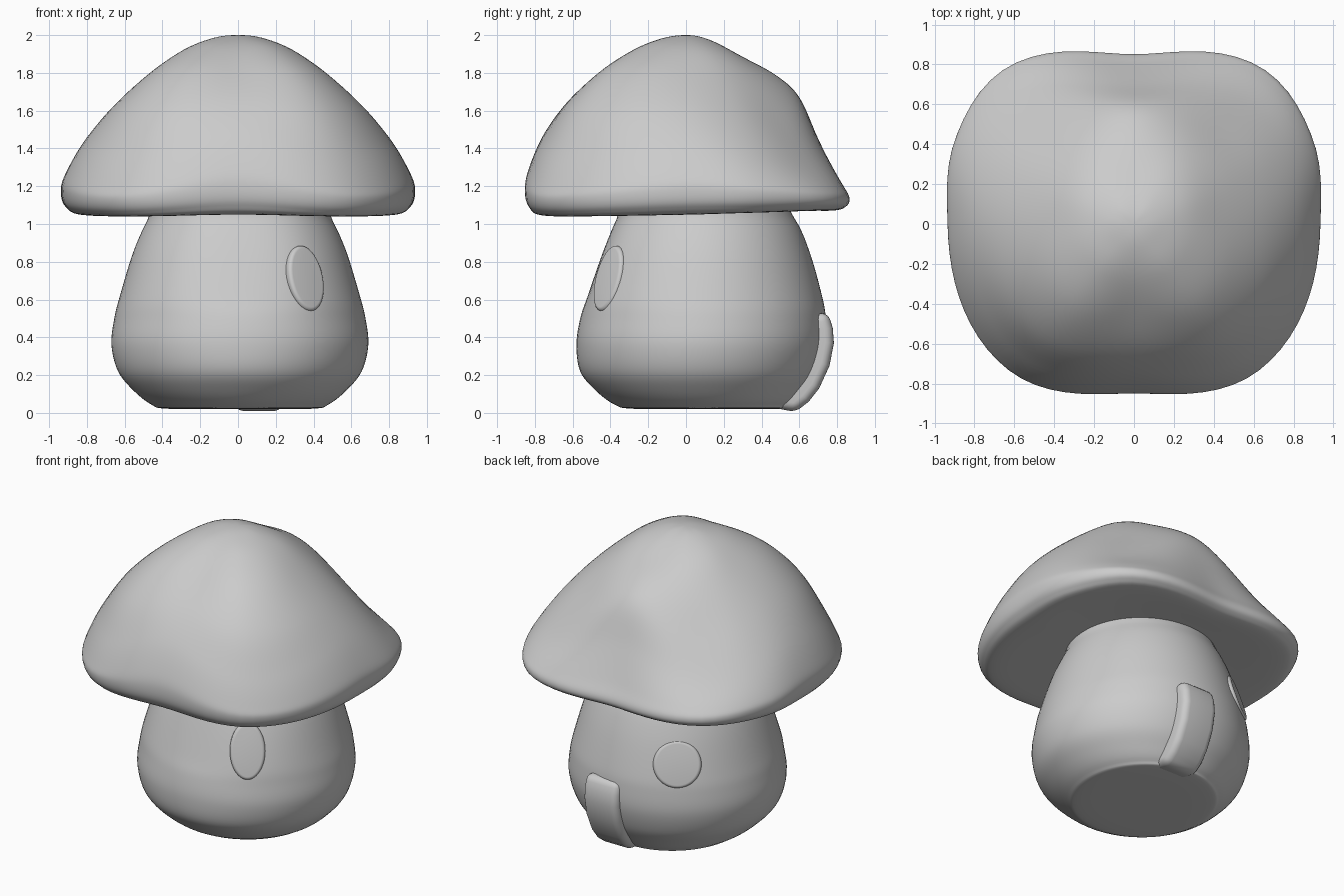
import bpy, bmesh, math
from mathutils import Vector

if "Cube" in bpy.data.objects:
    bpy.data.objects.remove(bpy.data.objects["Cube"])


def spline(pts, n=6):
    """Smooth curve through (r, z) points that start and end on the axis."""
    p = [Vector(q) for q in pts]
    p = [Vector((-p[1].x, p[1].y))] + p + [Vector((-p[-2].x, p[-2].y))]
    out = []
    for i in range(1, len(p) - 2):
        a, b, c, d = p[i - 1:i + 3]
        for k in range(n):
            t = k / n
            out.append(0.5 * (2 * b + (c - a) * t + (2 * a - 5 * b + 4 * c - d) * t * t
                              + (3 * b - a - 3 * c + d) * t ** 3))
    return out + [p[-2]]


def loft(name, keys, centre, sides=80):
    """Spin a profile that blends between keyed angles (-90 front .. 90 back), mirrored in x."""
    angles = sorted(keys)
    curves = [spline(keys[a]) for a in angles]
    last = len(angles) - 1

    def slope(j, k):
        if j in (0, last):
            return Vector((0, 0))
        return (curves[j + 1][k] - curves[j - 1][k]) / (angles[j + 1] - angles[j - 1])

    bm = bmesh.new()
    cols = []
    for i in range(sides):
        ang = 2 * math.pi * i / sides
        lat = math.degrees(math.asin(max(-1, min(1, math.sin(ang)))))
        j = 0
        while j < last - 1 and lat > angles[j + 1]:
            j += 1
        w = angles[j + 1] - angles[j]
        t = max(0, min(1, (lat - angles[j]) / w))
        col = []
        for k in range(len(curves[0])):
            q = (curves[j][k] * (2 * t ** 3 - 3 * t * t + 1) + curves[j + 1][k] * (3 * t * t - 2 * t ** 3)
                 + slope(j, k) * w * (t ** 3 - 2 * t * t + t) + slope(j + 1, k) * w * (t ** 3 - t * t))
            col.append(bm.verts.new((centre[0] + q.x * math.cos(ang),
                                     centre[1] + q.x * math.sin(ang), q.y)))
        cols.append(col)
    for i in range(sides):
        c, d = cols[i], cols[(i + 1) % sides]
        for k in range(len(c) - 1):
            bm.faces.new((c[k], c[k + 1], d[k + 1], d[k]))
    bmesh.ops.remove_doubles(bm, verts=bm.verts, dist=1e-5)
    return finish(name, bm)


def finish(name, bm, bevel=0):
    bmesh.ops.recalc_face_normals(bm, faces=bm.faces)
    for f in bm.faces:
        f.smooth = True
    me = bpy.data.meshes.new(name)
    bm.to_mesh(me)
    bm.free()
    ob = bpy.data.objects.new(name, me)
    bpy.context.collection.objects.link(ob)
    if bevel:
        m = ob.modifiers.new("soft_edge", 'BEVEL')
        m.width, m.segments, m.limit_method = bevel, 5, 'ANGLE'
        m.angle_limit = math.radians(40)
    return ob


# Cap: rounded-square bell, convex at the front and flared at the back corners
top, end = (0, 2.0), (0, 1.09)
loft("cap", {
    -90: [top, (.13, 1.982), (.28, 1.92), (.45, 1.805), (.62, 1.655), (.75, 1.48),
          (.83, 1.30), (.85, 1.19), (.83, 1.10), (.76, 1.052), (.5, 1.06), end],
    -50: [top, (.13, 1.984), (.30, 1.93), (.53, 1.80), (.73, 1.60), (.87, 1.36),
          (.945, 1.20), (.965, 1.13), (.935, 1.065), (.85, 1.04), (.5, 1.06), end],
    0: [top, (.13, 1.985), (.29, 1.92), (.47, 1.79), (.67, 1.61), (.82, 1.43),
        (.915, 1.26), (.935, 1.17), (.91, 1.09), (.82, 1.05), (.5, 1.065), end],
    25: [top, (.13, 1.983), (.30, 1.91), (.48, 1.765), (.69, 1.56), (.86, 1.37),
         (.965, 1.23), (.992, 1.16), (.965, 1.093), (.87, 1.06), (.5, 1.075), end],
    50: [top, (.13, 1.98), (.31, 1.895), (.49, 1.75), (.67, 1.545), (.84, 1.34),
         (.97, 1.205), (1.012, 1.145), (.99, 1.095), (.89, 1.07), (.5, 1.08), end],
    90: [top, (.13, 1.973), (.30, 1.885), (.48, 1.785), (.60, 1.67), (.70, 1.45),
         (.80, 1.24), (.85, 1.14), (.83, 1.09), (.75, 1.07), (.5, 1.08), end],
}, (0, 0))

# Stem: pear-shaped body set slightly back
CX, CY = .01, .08
heights = [1.2, 1.15, 1.02, .85, .62, .5, .36, .22, .12, .045, .022, .02]
radii = {
    -90: [0, .38, .45, .52, .60, .64, .66, .64, .56, .46, .36, 0],
    -50: [0, .40, .48, .56, .635, .66, .675, .645, .565, .46, .37, 0],
    0: [0, .41, .49, .565, .635, .665, .68, .645, .565, .47, .38, 0],
    90: [0, .38, .50, .575, .64, .66, .66, .62, .56, .50, .43, 0],
}
loft("stem", {a: list(zip(r, heights)) for a, r in radii.items()}, (CX, CY))


# Windows: shallow oval plates leaning with the wall
def window(name, angle, radius, z, w, h):
    a = math.radians(angle)
    n = Vector((math.cos(a), math.sin(a), .28)).normalized()
    bm = bmesh.new()
    bmesh.ops.create_cone(bm, cap_ends=True, segments=48, radius1=1, radius2=1, depth=.1)
    bmesh.ops.scale(bm, vec=(w, h, 1), verts=bm.verts)
    ob = finish(name, bm, .02)
    ob.rotation_euler = n.to_track_quat('Z', 'Y').to_euler()
    ob.location = Vector((CX + radius * math.cos(a), CY + radius * math.sin(a), z)) - n * .046


window("front_window", -54.5, .612, .715, .11, .18)
window("back_window", 125, .622, .685, .15, .15)

# Door: curved slab following the back of the stem
side = [(.58, .005), (.65, .06), (.705, .13), (.76, .25), (.783, .37), (.777, .45),
        (.75, .535), (.55, .50), (.45, .3), (.45, .03)]
bm = bmesh.new()
ends = [[bm.verts.new((x, y, z)) for y, z in side] for x in (-.02, .24)]
for e in ends:
    bm.faces.new(e)
for i in range(len(side)):
    k = (i + 1) % len(side)
    bm.faces.new((ends[0][i], ends[0][k], ends[1][k], ends[1][i]))
finish("door", bm, .045)
